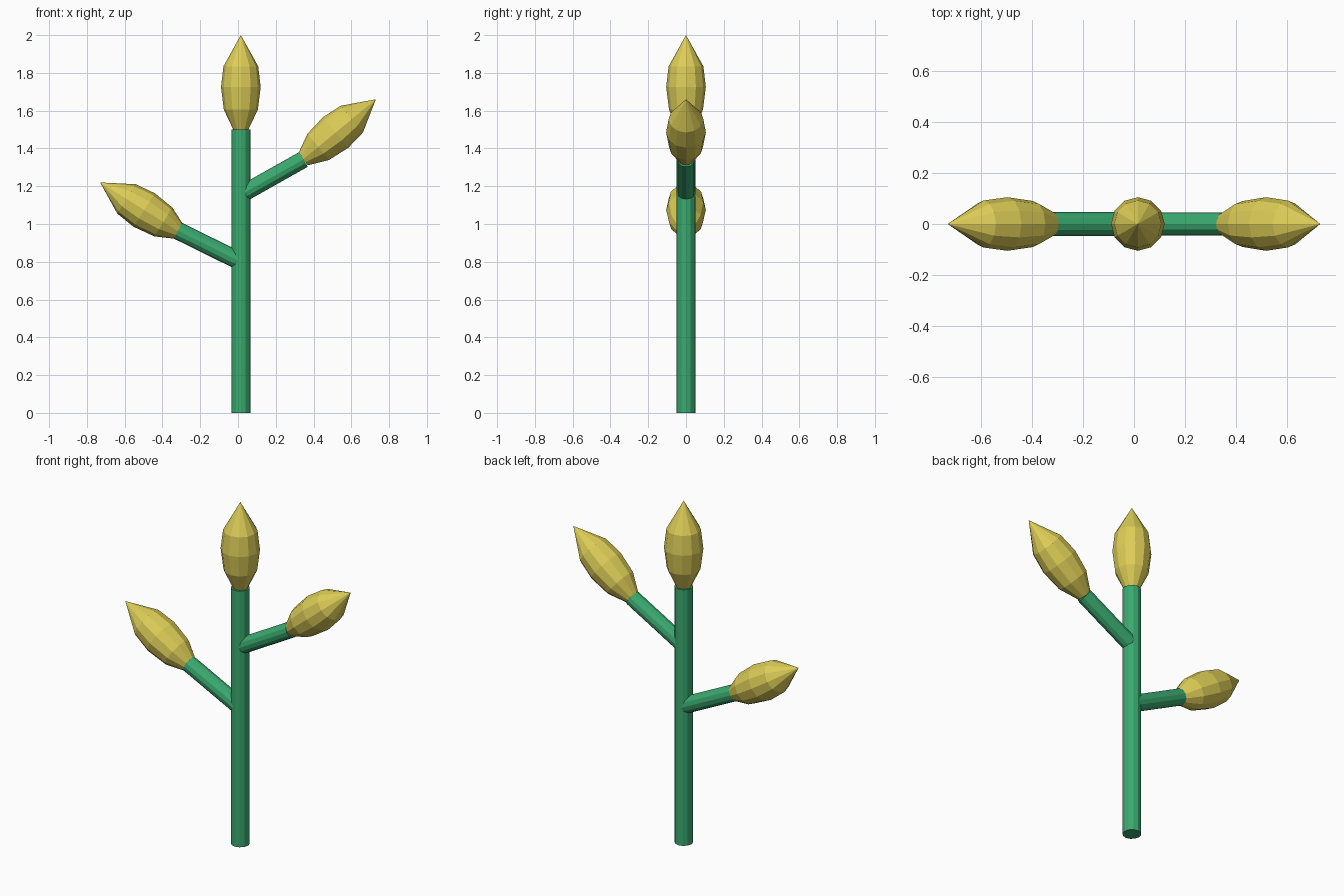
import bpy, bmesh, math
from mathutils import Vector

if "Cube" in bpy.data.objects:
    bpy.data.objects.remove(bpy.data.objects["Cube"])

SIDES = 12


def material(name, rgb):
    m = bpy.data.materials.new(name)
    m.diffuse_color = (*rgb, 1)
    m.use_nodes = True
    m.node_tree.nodes["Principled BSDF"].inputs["Base Color"].default_value = m.diffuse_color
    return m


green = material("stem green", (0.042, 0.40, 0.16))
yellow = material("bud yellow", (0.72, 0.61, 0.095))


def lathe(name, profile, base, angle, mat):
    """Revolve (radius, height) points; tilt the axis by angle in the xz plane."""
    bm = bmesh.new()
    rings = []
    for r, h in profile:
        if r == 0:
            rings.append([bm.verts.new((0, 0, h))] * SIDES)
        else:
            rings.append([bm.verts.new((r * math.cos(2 * math.pi * i / SIDES),
                                        r * math.sin(2 * math.pi * i / SIDES), h))
                          for i in range(SIDES)])
    for a, b in zip(rings, rings[1:]):
        for i in range(SIDES):
            j = (i + 1) % SIDES
            bm.faces.new(list(dict.fromkeys((a[i], a[j], b[j], b[i]))))
    # close the open ends
    for ring in (rings[0], rings[-1]):
        if ring[0] is not ring[1]:
            bm.faces.new(ring)
    bmesh.ops.recalc_face_normals(bm, faces=bm.faces)
    mesh = bpy.data.meshes.new(name)
    bm.to_mesh(mesh)
    bm.free()
    mesh.materials.append(mat)
    ob = bpy.data.objects.new(name, mesh)
    ob.location = base
    ob.rotation_euler.y = angle
    bpy.context.collection.objects.link(ob)
    return ob


def stalk(name, start, end, radius):
    d = Vector(end) - Vector(start)
    lathe(name, [(radius, 0), (radius, d.length)], start, math.atan2(d.x, d.z), green)


BUD = [(0.04, 0), (0.09, 0.105), (0.105, 0.225), (0.092, 0.335), (0, 0.5)]


def bud(name, tip, angle):
    axis = Vector((math.sin(angle), 0, math.cos(angle)))
    lathe(name, BUD, Vector(tip) - axis * 0.5, angle, yellow)


# upright stem and two side branches
stalk("stem", (0.015, 0, 0), (0.015, 0, 1.5), 0.05)
stalk("right_branch", (0.015, 0, 1.155), (0.347, 0, 1.342), 0.045)
stalk("left_branch", (0.015, 0, 0.80), (-0.325, 0, 0.968), 0.047)

# pointed buds
bud("top_bud", (0.015, 0, 2.0), 0)
bud("right_bud", (0.73, 0, 1.66), math.radians(50.5))
bud("left_bud", (-0.73, 0, 1.22), math.radians(-58))
